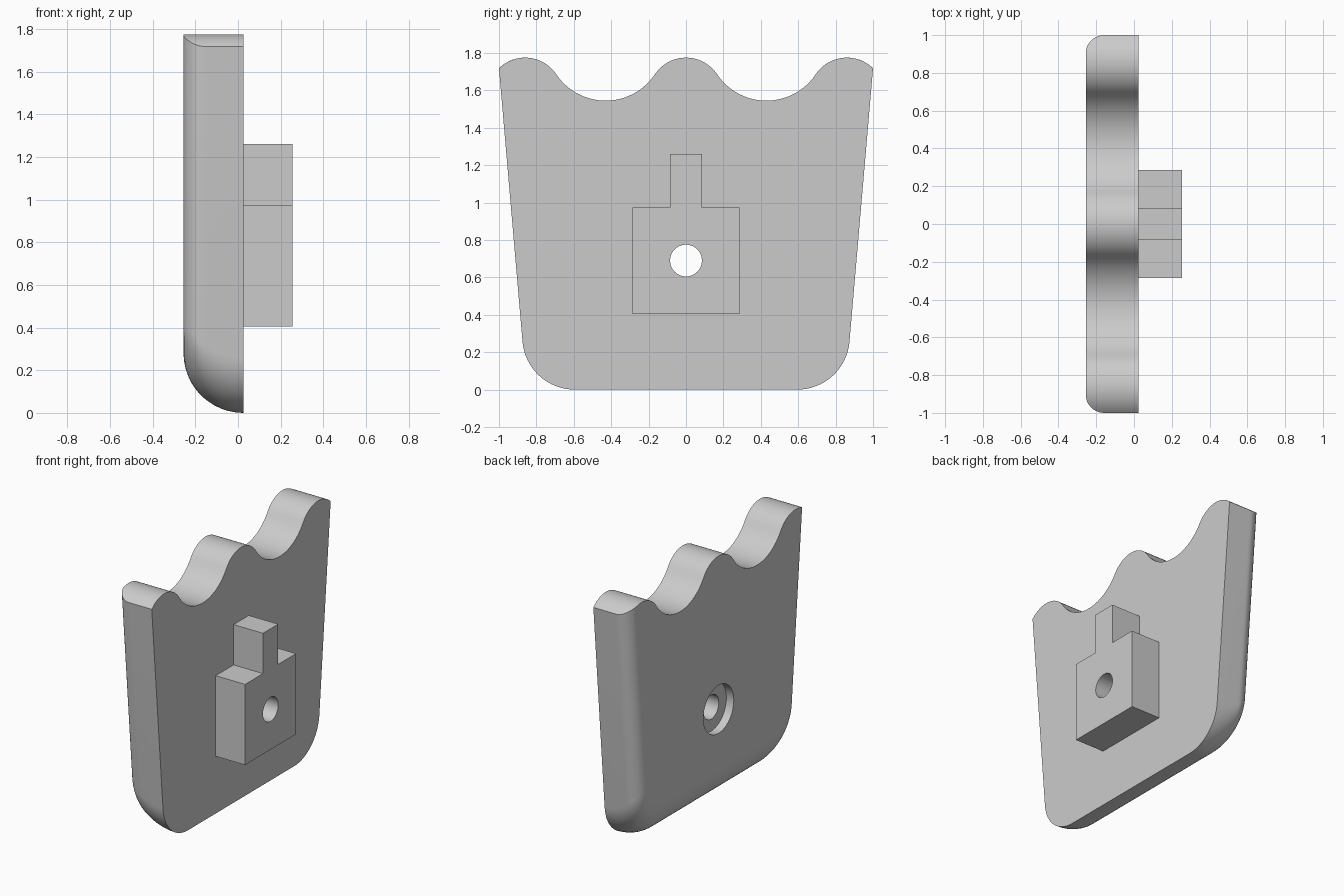
import bpy, bmesh, math
from mathutils import Matrix

cube = bpy.data.objects.get("Cube")
if cube:
    bpy.data.objects.remove(cube, do_unlink=True)

grey = bpy.data.materials.new("plain_grey")
grey.use_nodes = True
grey.diffuse_color = (0.6, 0.6, 0.6, 1)
grey.node_tree.nodes["Principled BSDF"].inputs["Base Color"].default_value = (0.6, 0.6, 0.6, 1)

BACK, FACE, FRONT = -0.255, 0.025, 0.255   # x of rounded face, flat face, block face
DEPTH = FACE - BACK                        # also the radius of the bottom rounding
SIDE_ROUND, CORNER = 0.1, 0.28
PITCH, CREST_R, VALLEY_R = 0.43, 0.2, 0.317
SLOPE = 0.0862
LEAN = math.atan(SLOPE)
HOLE_Z = 0.69


def finish(bm, name):
    bmesh.ops.recalc_face_normals(bm, faces=bm.faces)
    mesh = bpy.data.meshes.new(name)
    bm.to_mesh(mesh)
    bm.free()
    mesh.materials.append(grey)
    obj = bpy.data.objects.new(name, mesh)
    bpy.context.collection.objects.link(obj)
    return obj


def loft(layers, name):
    """Skin a stack of (x, outline) sections and cap both ends."""
    bm = bmesh.new()
    rings = [[bm.verts.new((x, y, z)) for y, z in outline] for x, outline in layers]
    for a, b in zip(rings, rings[1:]):
        for i in range(len(a)):
            j = (i + 1) % len(a)
            bm.faces.new((a[i], a[j], b[j], b[i]))
    bm.faces.new(rings[0])
    bm.faces.new(rings[-1])
    return finish(bm, name)


def drill(obj, radius, x0, x1):
    """Cut a round hole along x."""
    bm = bmesh.new()
    bmesh.ops.create_cone(bm, cap_ends=True, segments=48, radius1=radius, radius2=radius,
                          depth=x1 - x0, matrix=Matrix.Translation(((x0 + x1) / 2, 0, HOLE_Z))
                          @ Matrix.Rotation(math.pi / 2, 4, 'Y'))
    cutter = finish(bm, "hole_cutter")
    cutter.hide_render = True
    mod = obj.modifiers.new("hole", 'BOOLEAN')
    mod.operation, mod.solver, mod.object = 'DIFFERENCE', 'EXACT', cutter
    bpy.context.view_layer.objects.active = obj
    bpy.ops.object.modifier_apply(modifier=mod.name)
    bpy.data.objects.remove(cutter, do_unlink=True)


def wave(y):
    """Height of the scalloped top: tangent crest and valley arcs."""
    u = abs((abs(y) + PITCH) % (2 * PITCH) - PITCH)
    if u <= PITCH * CREST_R / (CREST_R + VALLEY_R):
        return 1.575 + math.sqrt(CREST_R ** 2 - u ** 2)
    return 1.545 + VALLEY_R - math.sqrt(VALLEY_R ** 2 - (PITCH - u) ** 2)


def inset(radius, d):
    """Inset of a quarter-round at distance d from the rounded face."""
    k = max(radius - d, 0)
    return radius - math.sqrt(radius ** 2 - k ** 2)


def outline(d):
    s, b = inset(SIDE_ROUND, d), inset(DEPTH, d)
    r = CORNER - s

    def side(z):
        return 1 - SLOPE * (1.718 - z) - s / math.cos(LEAN)

    # Right half: bottom corner arc, then the wave from the side to the middle
    cz = b + r
    cy = side(cz) - r / math.cos(LEAN)
    half = []
    for i in range(17):
        a = -math.pi / 2 + (math.pi / 2 - LEAN) * i / 16
        half.append((cy + r * math.cos(a), cz + r * math.sin(a)))
    end = side(1.72)
    for _ in range(8):
        end = side(wave(end))
    crest = 2 * PITCH
    ys = [end + (crest - end) * i / 8 for i in range(8)]
    ys += [crest * (1 - i / 48) for i in range(49)]
    half += [(y, wave(y)) for y in ys]
    return half + [(-y, z) for y, z in reversed(half[:-1])]


# Plate with scalloped top and rounded sides and bottom
steps = {0.0, DEPTH}
for radius in (SIDE_ROUND, DEPTH):
    steps |= {round(radius * (1 - math.cos(math.pi / 2 * i / 12)), 4) for i in range(1, 13)}
plate = loft([(BACK + d, outline(d)) for d in sorted(steps)], "plate")

# Mounting block with a narrow neck on top
right = [(0.285, 0.405), (0.285, 0.975), (0.085, 0.975), (0.085, 1.26)]
section = right + [(-y, z) for y, z in reversed(right)]
block = loft([(FACE, section), (FRONT, section)], "mounting_block")

# Through hole with a shallow counterbore in the rounded face
for part in (plate, block):
    drill(part, 0.085, -0.4, 0.4)
drill(plate, 0.17, -0.4, BACK + 0.058)

for part in (plate, block):
    bpy.ops.object.select_all(action='DESELECT')
    part.select_set(True)
    bpy.context.view_layer.objects.active = part
    bpy.ops.object.shade_smooth_by_angle(angle=math.radians(30))
